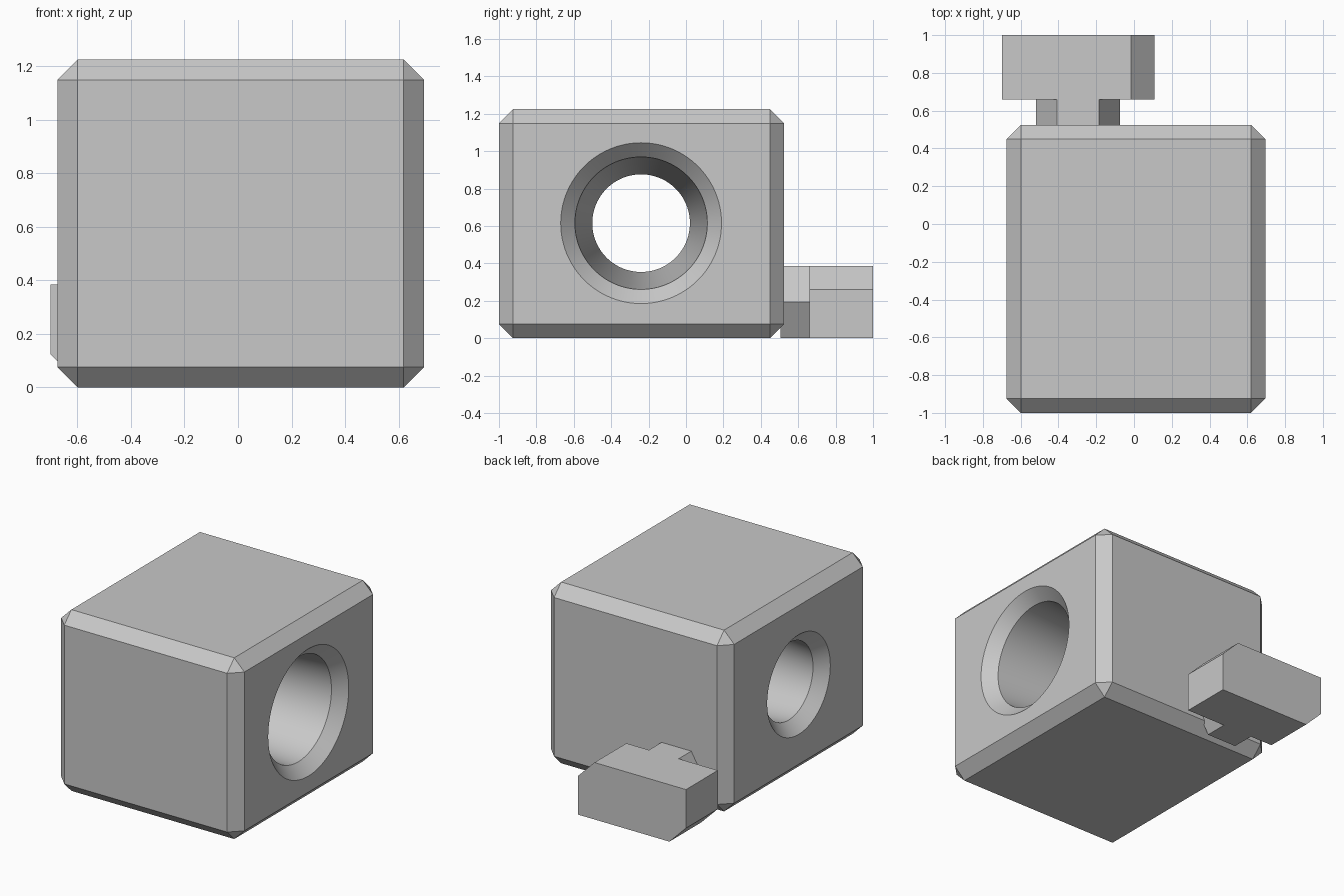
import bpy
import bmesh
from math import cos, sin, pi, radians

cube = bpy.data.objects.get("Cube")
if cube:
    bpy.data.objects.remove(cube, do_unlink=True)

grey = bpy.data.materials.new("plain grey")
grey.use_nodes = True
GREY = (0.58, 0.58, 0.58, 1)
grey.diffuse_color = GREY
grey.node_tree.nodes["Principled BSDF"].inputs["Base Color"].default_value = GREY


def make_object(name, bm):
    bmesh.ops.recalc_face_normals(bm, faces=bm.faces[:])
    mesh = bpy.data.meshes.new(name)
    bm.to_mesh(mesh)
    bm.free()
    mesh.materials.append(grey)
    obj = bpy.data.objects.new(name, mesh)
    bpy.context.scene.collection.objects.link(obj)
    return obj


def loft(name, rings):
    """Skin a list of equal-sized rings and cap both ends."""
    bm = bmesh.new()
    loops = [[bm.verts.new(p) for p in ring] for ring in rings]
    n = len(loops[0])
    for a, b in zip(loops, loops[1:]):
        for i in range(n):
            j = (i + 1) % n
            bm.faces.new((a[i], a[j], b[j], b[i]))
    bm.faces.new(loops[0])
    bm.faces.new(loops[-1])
    return make_object(name, bm)


def extrude_y(name, profile, y0, y1):
    return loft(name, [[(x, y, z) for x, z in profile] for y in (y0, y1)])


# Main block: every edge chamfered except the lower back one
X0, X1, Y0, Y1, TOP, CHAMFER = -0.675, 0.695, -1.0, 0.525, 1.225, 0.076
bm = bmesh.new()
bmesh.ops.create_cube(bm, size=1)
for v in bm.verts:
    v.co.x = X1 if v.co.x > 0 else X0
    v.co.y = Y1 if v.co.y > 0 else Y0
    v.co.z = TOP if v.co.z > 0 else 0
edges = [e for e in bm.edges
         if not all(v.co.y == Y1 and v.co.z == 0 for v in e.verts)]
bmesh.ops.bevel(bm, geom=edges, offset=CHAMFER, offset_type='OFFSET',
                segments=1, profile=0.5, affect='EDGES')
# Chamfer legs are measured along the faces
block = make_object("block", bm)

# Tapered bore with a countersink at each end
SEGMENTS, BORE_Y, BORE_Z = 96, -0.24, 0.615
bore_profile = [(X0 - 0.1, 0.437), (X0 + CHAMFER, 0.261),
                (X1 - CHAMFER, 0.354), (X1 + 0.1, 0.53)]
angles = [2 * pi * i / SEGMENTS for i in range(SEGMENTS)]
cutter = loft("bore_cutter", [
    [(x, BORE_Y + r * cos(a), BORE_Z + r * sin(a)) for a in angles]
    for x, r in bore_profile])
cutter.hide_render = True

cut = block.modifiers.new("bore", 'BOOLEAN')
cut.operation = 'DIFFERENCE'
cut.solver = 'EXACT'
cut.object = cutter
bpy.ops.object.select_all(action='DESELECT')
bpy.context.view_layer.objects.active = block
block.select_set(True)
bpy.ops.object.modifier_apply(modifier=cut.name)
bpy.data.objects.remove(cutter, do_unlink=True)
bpy.ops.object.shade_smooth_by_angle(angle=radians(15))

# Hexagonal neck behind the block
CX, TAB_TOP = -0.296, 0.385
radius = TAB_TOP / (2 * sin(pi / 3))
hexagon = [(CX + radius * cos(i * pi / 3), TAB_TOP / 2 + radius * sin(i * pi / 3))
           for i in range(6)]
extrude_y("neck", hexagon, Y1 - 0.02, 0.68)

# Cross bar with two opposite corners cut off
HALF, CORNER = 0.404, 0.124
bar = [(CX - HALF + CORNER, 0), (CX + HALF, 0), (CX + HALF, TAB_TOP - CORNER),
       (CX + HALF - CORNER, TAB_TOP), (CX - HALF, TAB_TOP), (CX - HALF, CORNER)]
extrude_y("cross_bar", bar, 0.66, 1.0)
